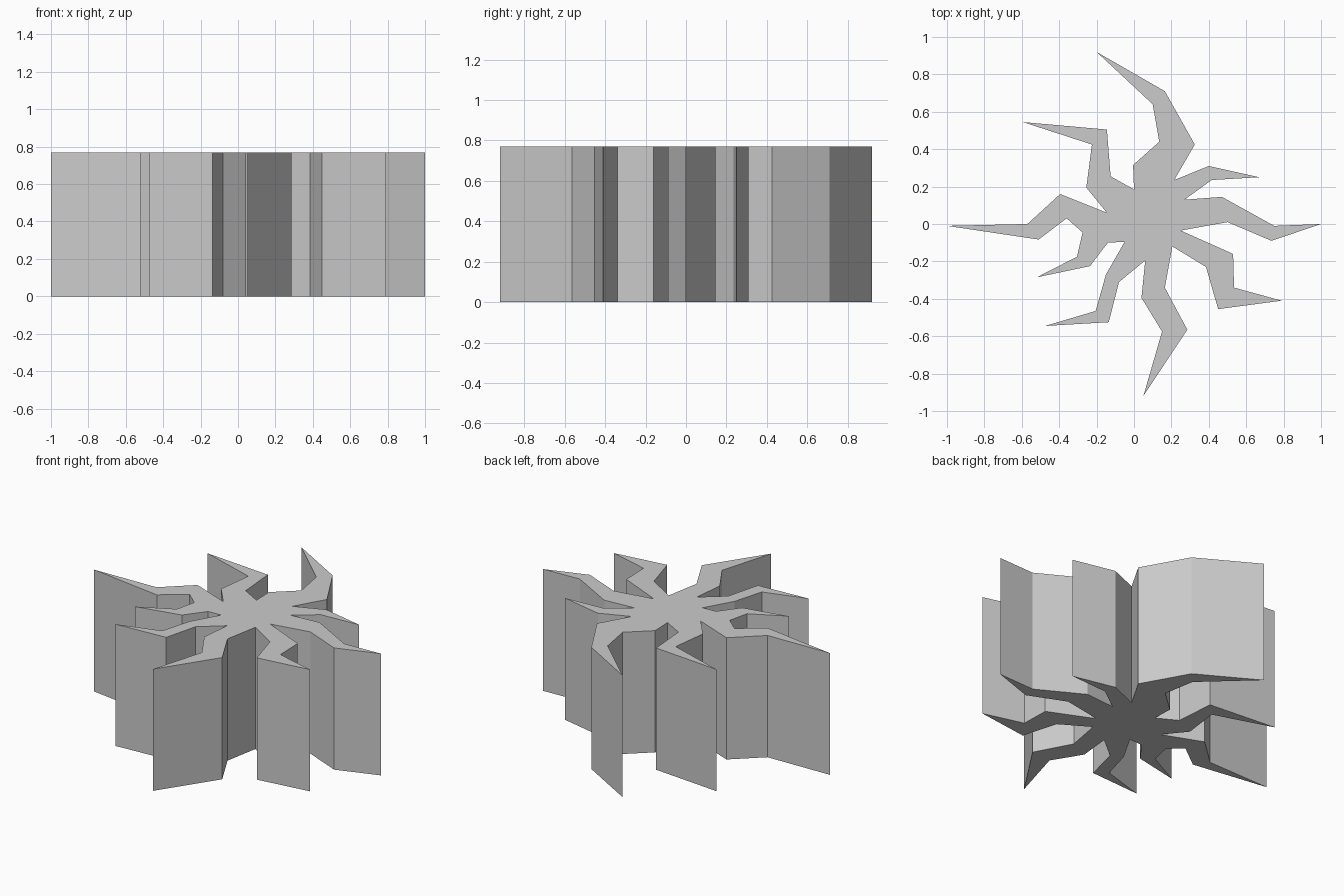
import bpy, bmesh

HEIGHT = 0.77

# Each arm runs clockwise: inner valley, bends, tip, bends back
arms = [
    # right
    [(0.27, 0.13), (0.47, 0.145), (0.75, -0.01), (1, 0), (0.735, -0.09), (0.50, 0.01)],
    # lower right
    [(0.25, -0.035), (0.53, -0.16), (0.535, -0.34), (0.79, -0.41), (0.45, -0.455), (0.385, -0.23)],
    # bottom
    [(0.205, -0.12), (0.165, -0.34), (0.285, -0.565), (0.05, -0.92), (0.15, -0.575), (0.04, -0.395)],
    # lower left
    [(0.06, -0.195), (-0.08, -0.31), (-0.135, -0.525), (-0.475, -0.545), (-0.205, -0.465), (-0.15, -0.27)],
    # small left
    [(-0.05, -0.095), (-0.14, -0.10), (-0.235, -0.225), (-0.52, -0.285), (-0.305, -0.175)],
    # left
    [(-0.275, -0.045), (-0.36, 0.03), (-0.51, -0.083), (-1, -0.01), (-0.57, 0), (-0.395, 0.16)],
    # upper left
    [(-0.145, 0.06), (-0.255, 0.195), (-0.225, 0.425), (-0.595, 0.545), (-0.145, 0.505), (-0.125, 0.255)],
    # top
    [(0, 0.185), (-0.005, 0.315), (0.135, 0.44), (0.1, 0.64), (-0.2, 0.92), (0.165, 0.71), (0.325, 0.425)],
    # small upper right
    [(0.215, 0.235), (0.40, 0.31), (0.67, 0.25), (0.415, 0.235)],
]

# Flat star outline pulled up into a prism
bm = bmesh.new()
outline = [bm.verts.new((x, y, 0)) for arm in arms for x, y in arm]
base = bm.faces.new(outline)
top = bmesh.ops.extrude_face_region(bm, geom=[base], use_keep_orig=True)
bmesh.ops.translate(bm, vec=(0, 0, HEIGHT),
                    verts=[g for g in top["geom"] if isinstance(g, bmesh.types.BMVert)])
bmesh.ops.recalc_face_normals(bm, faces=bm.faces)

mesh = bpy.data.meshes.new("bent_arm_star")
bm.to_mesh(mesh)
bm.free()
bpy.context.collection.objects.link(bpy.data.objects.new("bent_arm_star", mesh))
